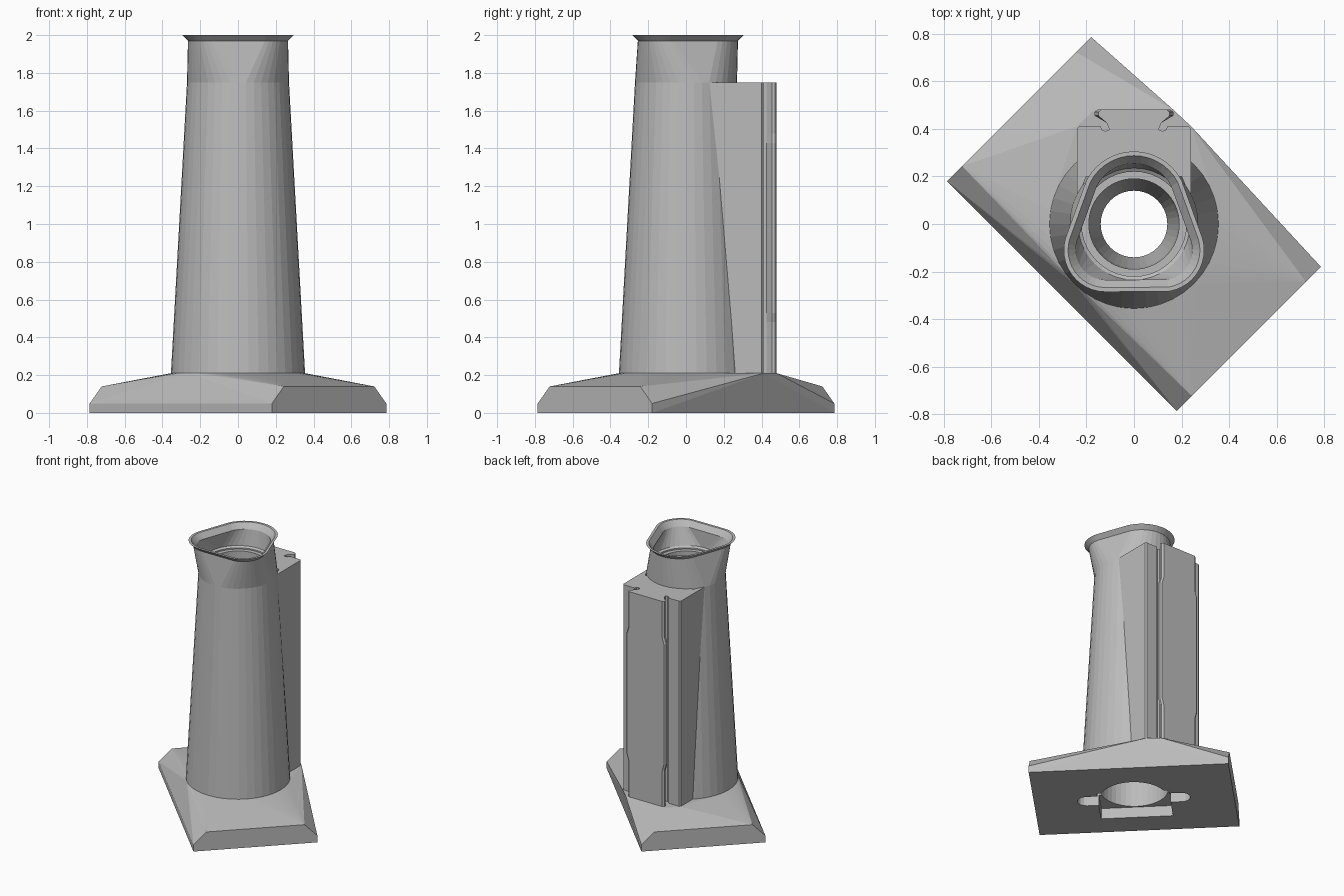
import bpy, bmesh, math
from mathutils import Vector

cube = bpy.data.objects.get("Cube")
if cube:
    bpy.data.objects.remove(cube, do_unlink=True)

grey = bpy.data.materials.new("plain_grey")
grey.use_nodes = True
COLOUR = (0.5, 0.5, 0.5, 1)
grey.diffuse_color = COLOUR
grey.node_tree.nodes["Principled BSDF"].inputs["Base Color"].default_value = COLOUR

SEGMENTS = 40
DIAGONAL = math.sqrt(0.5)
DECK, SHOULDER = 0.21, 1.75


def finish(bm, name):
    bmesh.ops.recalc_face_normals(bm, faces=bm.faces)
    mesh = bpy.data.meshes.new(name)
    bm.to_mesh(mesh)
    bm.free()
    mesh.materials.append(grey)
    obj = bpy.data.objects.new(name, mesh)
    bpy.context.collection.objects.link(obj)
    return obj


def loft(name, rings, looped=False):
    """Skin a list of equal-length rings; cap the ends or join last to first."""
    bm = bmesh.new()
    loops = [[bm.verts.new(p) for p in ring] for ring in rings]
    pairs = list(zip(loops, loops[1:]))
    if looped:
        pairs.append((loops[-1], loops[0]))
    else:
        bm.faces.new(loops[0])
        bm.faces.new(loops[-1])
    n = len(loops[0])
    for a, b in pairs:
        for i in range(n):
            j = (i + 1) % n
            bm.faces.new((a[i], a[j], b[j], b[i]))
    return finish(bm, name)


def prism(name, outline, z0, z1):
    return loft(name, [[(x, y, z) for x, y in outline] for z in (z0, z1)])


def mirrored(half):
    """Complete a right-hand outline with its mirror image."""
    return half + [(-x, y) for x, y in reversed(half)]


def turned(u, v):
    """Point on the plinth's diagonal axes."""
    return ((u - v) * DIAGONAL, (u + v) * DIAGONAL)


def directions():
    return [(math.cos(2 * math.pi * i / SEGMENTS), math.sin(2 * math.pi * i / SEGMENTS))
            for i in range(SEGMENTS)]


def circle(r, z):
    return [(r * c, r * s, z) for c, s in directions()]


def mouth(offset, z):
    """Rounded triangle: the hull of three circles, grown by an offset."""
    lobes = [(0, 0.08, 0.225), (0.12, -0.11, 0.175), (-0.12, -0.11, 0.175)]
    ring = []
    for c, s in directions():
        x, y, r = max(lobes, key=lambda k: k[0] * c + k[1] * s + k[2])
        ring.append((x + (r + offset) * c, y + (r + offset) * s, z))
    return ring


# Hollow tapered tower with flared mouth, ledge and funnel bore
loft("tower", [
    circle(0.355, DECK), circle(0.27, SHOULDER),
    mouth(-0.03, 1.97), mouth(0, 2.0), mouth(-0.018, 2.0), mouth(-0.05, 1.96),
    circle(0.235, 1.84), circle(0.22, 1.83), circle(0.22, 1.82), circle(0.19, 1.82),
    circle(0.185, 0.9), circle(0.14, 0.6), circle(0.14, 0.5),
    circle(0.235, 0.45), circle(0.235, DECK),
], looped=True)

# Rear mounting block with round relief grooves
prism("rear_block", mirrored([
    (0.2, 0.2), (0.24, 0.1), (0.24, 0.4), (0.23, 0.41), (0.14, 0.41),
    (0.135, 0.395), (0.12, 0.39), (0.105, 0.395), (0.105, 0.41)]), DECK, SHOULDER)

# Dovetail tongue, slightly narrower at both ends
tongue = []
for z, w in ((DECK, 0.15), (0.48, 0.15), (0.53, 0.165),
             (1.43, 0.165), (1.48, 0.15), (SHOULDER, 0.15)):
    half = [(0.105, 0.4), (0.115, 0.425), (w, 0.455), (w, 0.47), (w - 0.012, 0.48)]
    tongue.append([(x, y, z) for x, y in mirrored(half)])
loft("dovetail_tongue", tongue)

# Diagonal plinth: hull of the slab, its chamfer and the tower footprint
points = [(*turned(a * u, b * 0.682), z)
          for u, z in ((0.428, 0), (0.428, 0.05), (0.339, 0.14))
          for a in (-1, 1) for b in (-1, 1)]
points += circle(0.355, DECK)
points += [(s * x, y, DECK) for s in (-1, 1) for x, y in ((0.24, 0.41), (0.165, 0.48))]
bm = bmesh.new()
for p in points:
    bm.verts.new(Vector(p))
hull = bmesh.ops.convex_hull(bm, input=bm.verts)
spare = {v for v in hull["geom_interior"] if isinstance(v, bmesh.types.BMVert)}
bmesh.ops.delete(bm, geom=list(spare), context="VERTS")
bmesh.ops.dissolve_limit(bm, angle_limit=0.01, verts=bm.verts, edges=bm.edges)
plinth = finish(bm, "plinth")

# Underside socket: round well, square pocket and cross slot
well = loft("well_cutter", [circle(0.235, -0.1), circle(0.235, 0.4)])
pocket = prism("pocket_cutter", [turned(u, v) for u, v in (
    (-0.245, -0.245), (0.1, -0.245), (0.1, 0.245), (-0.245, 0.245))], -0.1, 0.08)
slot_outline = []
for side in (1, -1):
    for i in range(9):
        a = math.pi * i / 8
        slot_outline.append(turned(side * 0.06 * math.cos(a),
                                   side * (0.325 + 0.06 * math.sin(a))))
slot = prism("slot_cutter", slot_outline, -0.1, 0.1)

bpy.context.view_layer.objects.active = plinth
for cutter in (well, pocket, slot):
    cutter.hide_render = True
    mod = plinth.modifiers.new("socket", "BOOLEAN")
    mod.operation = "DIFFERENCE"
    mod.solver = "EXACT"
    mod.object = cutter
    bpy.ops.object.modifier_apply(modifier=mod.name)
    bpy.data.objects.remove(cutter, do_unlink=True)
